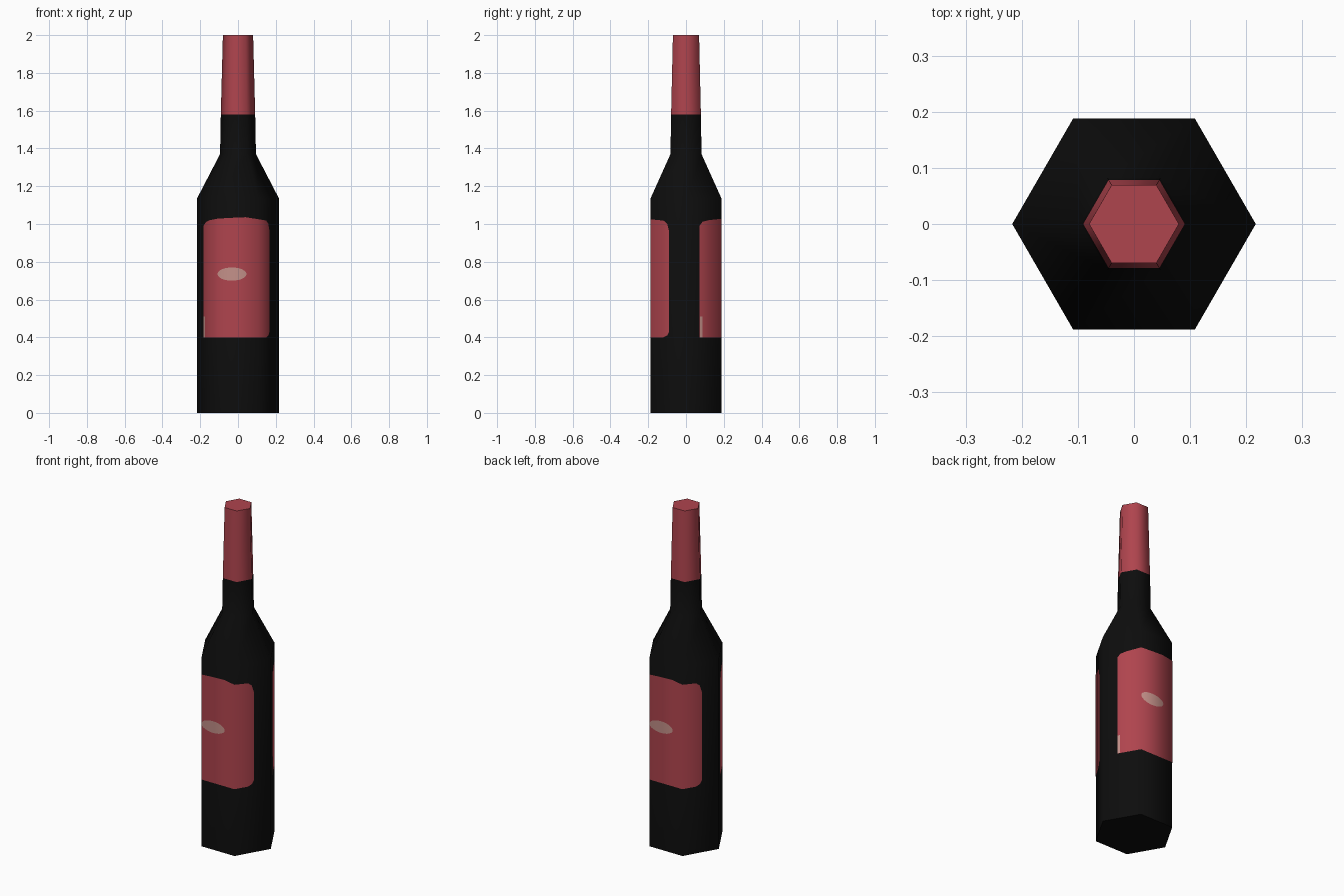
import bpy
import math

if "Cube" in bpy.data.objects:
    bpy.data.objects.remove(bpy.data.objects["Cube"])

SIDES = 6
R = 0.217  # corner radius of the bottle body


def material(name, rgb):
    m = bpy.data.materials.new(name)
    m.diffuse_color = (*rgb, 1.0)
    m.use_nodes = True
    m.node_tree.nodes["Principled BSDF"].inputs["Base Color"].default_value = m.diffuse_color
    return m


black = material("black glass", (0.004, 0.004, 0.004))
red = material("dusty red", (0.43, 0.058, 0.076))
beige = material("pinkish beige", (0.55, 0.28, 0.25))


def add_object(name, verts, faces, mat):
    me = bpy.data.meshes.new(name)
    me.from_pydata(verts, [], faces)
    me.materials.append(mat)
    ob = bpy.data.objects.new(name, me)
    bpy.context.collection.objects.link(ob)
    return ob


def lathe(name, profile, mat, cap_bottom=False, cap_top=False):
    """Six-sided turned shape from (radius, height) points."""
    verts, faces = [], []
    for r, z in profile:
        for i in range(SIDES):
            a = math.tau * i / SIDES
            verts.append((r * math.cos(a), r * math.sin(a), z))
    for k in range(len(profile) - 1):
        for i in range(SIDES):
            j = (i + 1) % SIDES
            a, b = k * SIDES, (k + 1) * SIDES
            faces.append((a + i, a + j, b + j, b + i))
    if cap_bottom:
        faces.append(tuple(reversed(range(SIDES))))
    if cap_top:
        faces.append(tuple(range(len(verts) - SIDES, len(verts))))
    ob = add_object(name, verts, faces, mat)
    bpy.ops.object.select_all(action='DESELECT')
    ob.select_set(True)
    bpy.context.view_layer.objects.active = ob
    bpy.ops.object.shade_smooth_by_angle(angle=math.radians(65))


def wrap(name, columns, mat, lift, side):
    """Thin plate on the body from (x, bottom, top) columns; side -1 turns it to the back."""
    r = R + lift
    verts, normals = [], []
    for x, lo, hi in columns:
        y = -min(r * math.sqrt(3) / 2, (r - abs(x)) * math.sqrt(3))
        d = math.hypot(x, y)
        for z in (lo, hi):
            verts.append((side * x, side * y, z))
            normals.append((side * x / d, side * y / d, 0))
    faces = [(2 * i, 2 * i + 2, 2 * i + 3, 2 * i + 1) for i in range(len(columns) - 1)]
    ob = add_object(name, verts, faces, mat)
    ob.data.shade_smooth()
    # shade round, like the bottle body underneath
    ob.data.normals_split_custom_set_from_vertices(normals)


# Bottle glass and foil on the neck
lathe("bottle_body", [(R, 0), (R, 1.135), (0.095, 1.37), (0.091, 1.58)], black, cap_bottom=True)
lathe("neck_foil", [(0.091, 1.58), (0.08, 2.0)], red, cap_top=True)

# Labels on front and back, each with an oval emblem and a pale corner strip
for word, side, left in (("front", 1, -0.183), ("back", -1, -0.177)):
    c = (R + 0.0015) / 2
    wrap(word + "_label", [
        (left, 0.40, 0.99), (-0.168, 0.40, 1.012), (-0.15, 0.40, 1.02),
        (-c, 0.40, 1.028), (-0.05, 0.40, 1.032), (0.04, 0.40, 1.036),
        (c, 0.40, 1.025), (0.15, 0.40, 1.018), (0.161, 0.41, 1.0),
        (0.167, 0.43, 0.96)], red, 0.0015, side)
    oval = []
    for i in range(13):
        a = math.pi * (1 - i / 12)
        h = 0.035 * math.sin(a)
        oval.append((-0.032 + 0.077 * math.cos(a), 0.735 - h, 0.735 + h))
    wrap(word + "_label_oval", oval, beige, 0.003, side)
    wrap(word + "_label_strip", [(left, 0.40, 0.51), (left + 0.007, 0.40, 0.51)],
         beige, 0.003, side)
